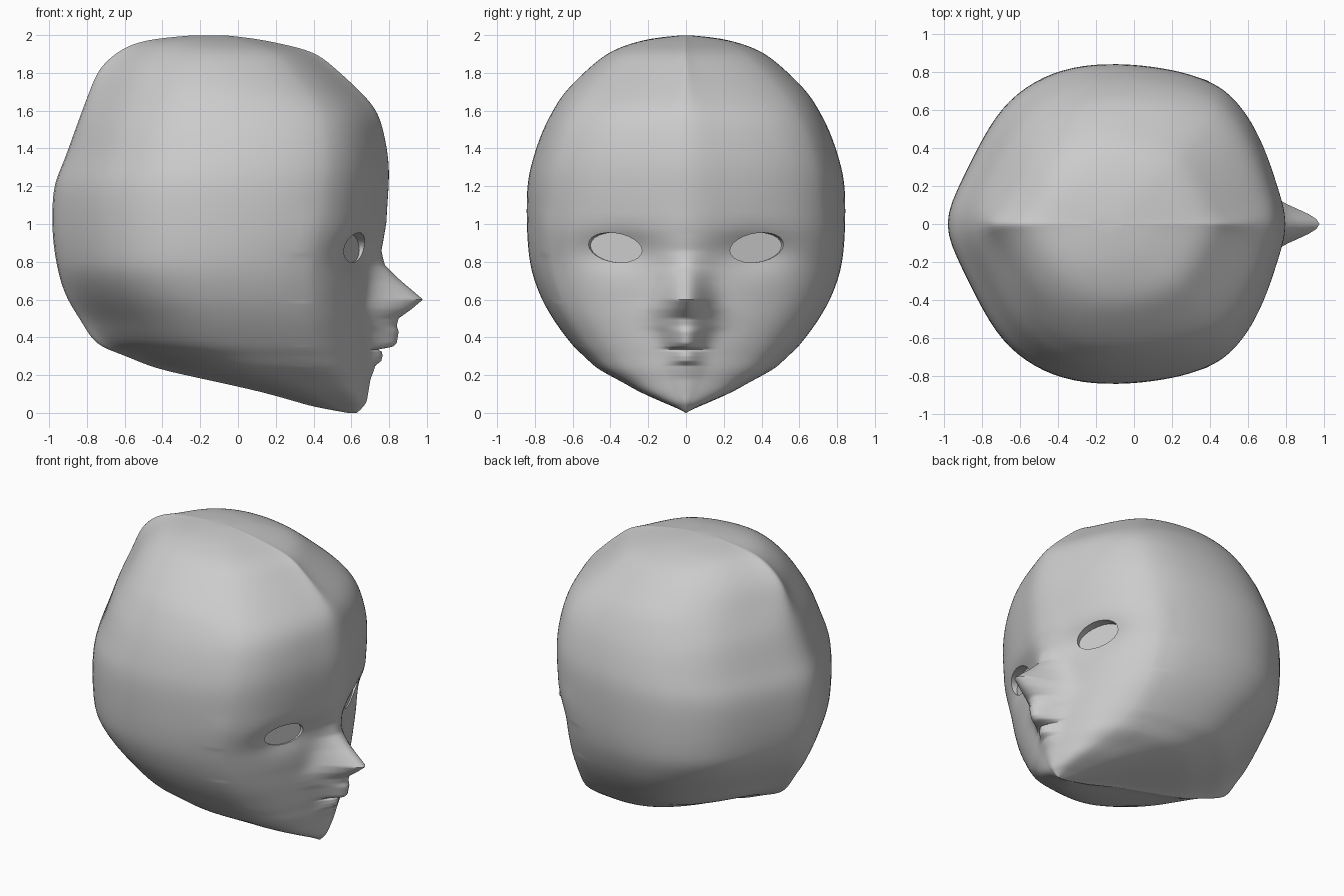
import bpy, bmesh, math
from mathutils import Matrix

if "Cube" in bpy.data.objects:
    bpy.data.objects.remove(bpy.data.objects["Cube"])

grey = bpy.data.materials.new("plain grey")
grey.diffuse_color = (0.6, 0.6, 0.6, 1)
grey.use_nodes = True
grey.node_tree.nodes["Principled BSDF"].inputs["Base Color"].default_value = grey.diffuse_color

# horizontal levels of the head: height, back x, front x, half width
LEVELS = [(0, .58, .63, 0), (.03, .42, .66, .06), (.06, .30, .68, .13), (.11, .12, .69, .24),
          (.17, -.15, .70, .35), (.23, -.42, .71, .46), (.30, -.61, .715, .54), (.37, -.765, .72, .61),
          (.50, -.86, .72, .705), (.63, -.935, .72, .775), (.78, -.98, .73, .823), (.97, -1.005, .78, .842),
          (1.19, -1.0, .80, .842), (1.33, -.945, .80, .815), (1.48, -.89, .775, .765), (1.60, -.845, .735, .705),
          (1.70, -.805, .65, .64), (1.82, -.75, .52, .52), (1.91, -.65, .40, .405),
          (1.96, -.54, .2, .275), (1.985, -.4, .06, .16), (2.002, -.2, -.1, 0)]
# plan outline from back to front: fraction of length, fraction of width
PLAN = [(0, 0), (.04, .21), (.085, .41), (.135, .61), (.19, .77), (.27, .895), (.35, .965), (.44, 1), (.55, 1),
        (.64, .975), (.72, .94), (.80, .87), (.87, .73), (.925, .53), (.97, .27), (1, 0)]
# face centre line: height, extra depth for lips and nose, spread
FACE = [(.18, 0, .08), (.25, .015, .08), (.275, .045, .07), (.30, .05, .07), (.325, .045, .07),
        (.335, .02, .07), (.35, .10, .075), (.37, .12, .08), (.43, .13, .10), (.46, .12, .12),
        (.50, .13, .13), (.55, .20, .125), (.60, .26, .11), (.65, .20, .105), (.70, .14, .10),
        (.78, .05, .10), (.86, .01, .1), (.95, 0, .1)]


def spline(pts, counts, first, last):
    """Catmull-Rom curve through tuples, with given end neighbours."""
    p = [first] + pts + [last]
    out = []
    for i in range(len(pts) - 1):
        n = counts(i)
        for k in range(n):
            t = k / n
            out.append(tuple(.5 * (2 * b + (c - a) * t + (2 * a - 5 * b + 4 * c - d) * t * t
                                   + (3 * b - a - 3 * c + d) * t ** 3)
                             for a, b, c, d in zip(*p[i:i + 4])))
    return out + [pts[-1]]


def face_depth(z):
    for a, b in zip(FACE, FACE[1:]):
        if a[0] <= z <= b[0]:
            t = (z - a[0]) / (b[0] - a[0])
            return a[1] + (b[1] - a[1]) * t, a[2] + (b[2] - a[2]) * t
    return 0, .1


def shape(x, y, z):
    """Push out the nose and lips, press in the eye sockets."""
    if x > .2:
        depth, spread = face_depth(z)
        x += depth * math.exp(-(y / spread) ** 2)
        x -= .05 * math.exp(-((abs(y) - .36) / .2) ** 2 - ((z - .86) / .1) ** 2)
    return x, y, z


def ramp(t):
    t = min(1, max(0, t))
    return t * t * (3 - 2 * t)


def width(t, v, z):
    """The outline narrows to the back near the base, and towards both ends near the crown."""
    power = 1 + (ramp((.8 - z) / .5) if t < .55 else 0) + .6 * ramp((z - 1.5) / .4)
    return math.copysign(abs(v) ** power, v)


# head: loft of horizontal rings
levels = spline(LEVELS, lambda i: 14 if 4 < i < 11 else 5, LEVELS[0], LEVELS[-1])
plan = spline(PLAN, lambda i: 3 if i < 11 else 8, (.04, -.21), (.97, -.27))
outline = plan + [(t, -v) for t, v in plan[-2:0:-1]]
bm = bmesh.new()
rings = [[bm.verts.new(shape(xb + t * (xf - xb), width(t, v, z) * max(w, 0), z)) for t, v in outline]
         for z, xb, xf, w in levels]
for a, b in zip(rings, rings[1:]):
    for i in range(len(a)):
        j = (i + 1) % len(a)
        bm.faces.new((a[i], a[j], b[j], b[i]))
bmesh.ops.remove_doubles(bm, verts=bm.verts, dist=.0008)
bmesh.ops.recalc_face_normals(bm, faces=bm.faces)
# soften the skull
for _ in range(10):
    skull = [v for v in bm.verts if v.co.x < .35 or v.co.z > 1.05]
    bmesh.ops.smooth_vert(bm, verts=skull, factor=.5, use_axis_x=True, use_axis_y=True, use_axis_z=True)
mesh = bpy.data.meshes.new("head")
bm.to_mesh(mesh)
head = bpy.data.objects.new("head", mesh)
bpy.context.collection.objects.link(head)
mesh.materials.append(grey)

# eye openings: shallow oval recesses, deepest beside the nose
for side in (-1, 1):
    bpy.ops.mesh.primitive_cylinder_add(vertices=24, radius=1, depth=1)
    cutter = bpy.context.object
    cutter.name = "eye_cutter"
    cutter.data.transform(Matrix.Translation((.685, side * .40, .875))
                          @ Matrix.Rotation(side * math.radians(20), 4, 'Z')
                          @ Matrix.Rotation(side * math.radians(6), 4, 'X')
                          @ Matrix.Diagonal((.2, .15, .078, 1))
                          @ Matrix.Rotation(math.pi / 2, 4, 'Y'))
    cutter.hide_render = True
    mod = head.modifiers.new("eye", 'BOOLEAN')
    mod.operation, mod.object, mod.solver = 'DIFFERENCE', cutter, 'EXACT'
    bpy.context.view_layer.objects.active = head
    bpy.ops.object.modifier_apply(modifier=mod.name)
    bpy.data.objects.remove(cutter)

bpy.ops.object.select_all(action='DESELECT')
head.select_set(True)
bpy.context.view_layer.objects.active = head
bpy.ops.object.shade_smooth_by_angle(angle=math.radians(50))
